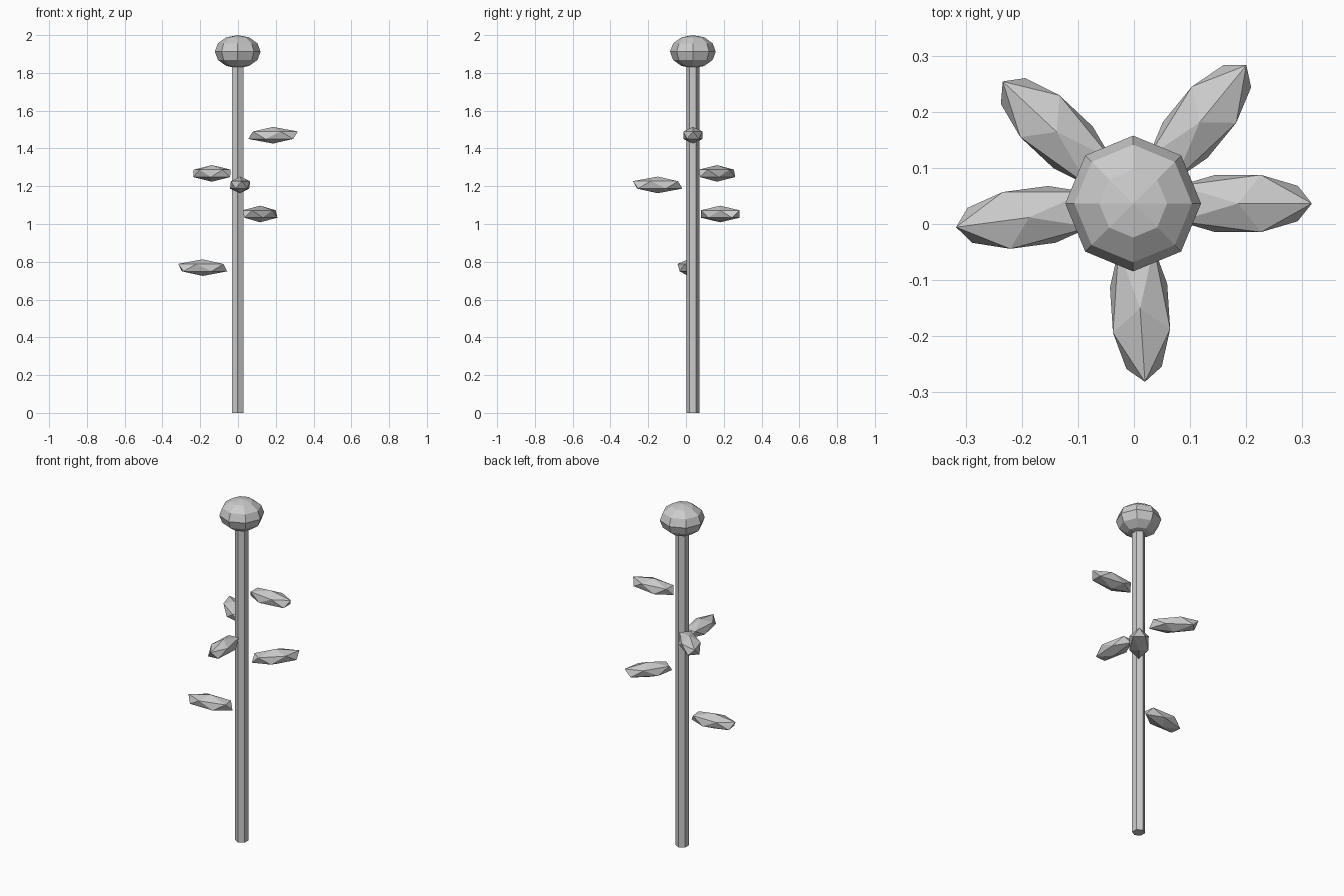
import bpy, math

if "Cube" in bpy.data.objects:
    bpy.data.objects.remove(bpy.data.objects["Cube"])

CX, CY = -0.0015, 0.0365   # stem axis

# hexagonal stem
bpy.ops.mesh.primitive_cylinder_add(vertices=6, radius=0.035, depth=1.86,
                                    location=(CX, CY, 0.93))
bpy.context.object.name = "stem"

# flattened low-poly flower head
bpy.ops.mesh.primitive_uv_sphere_add(segments=8, ring_count=6, radius=1,
                                     location=(CX, CY, 1.9125))
head = bpy.context.object
head.name = "flower_head"
head.scale = (0.121, 0.121, 0.0875)

# leaves spiralling down the stem, stretched icosahedra
for i, z in enumerate((1.47, 1.268, 1.207, 1.053, 0.769)):
    a = math.radians(136.9 * i)
    bpy.ops.mesh.primitive_ico_sphere_add(
        subdivisions=1, radius=1, rotation=(0, 0, a),
        location=(CX + 0.187 * math.cos(a), CY + 0.187 * math.sin(a), z))
    leaf = bpy.context.object
    leaf.name = f"leaf_{i + 1}"
    leaf.scale = (0.147, 0.06, 0.044)
